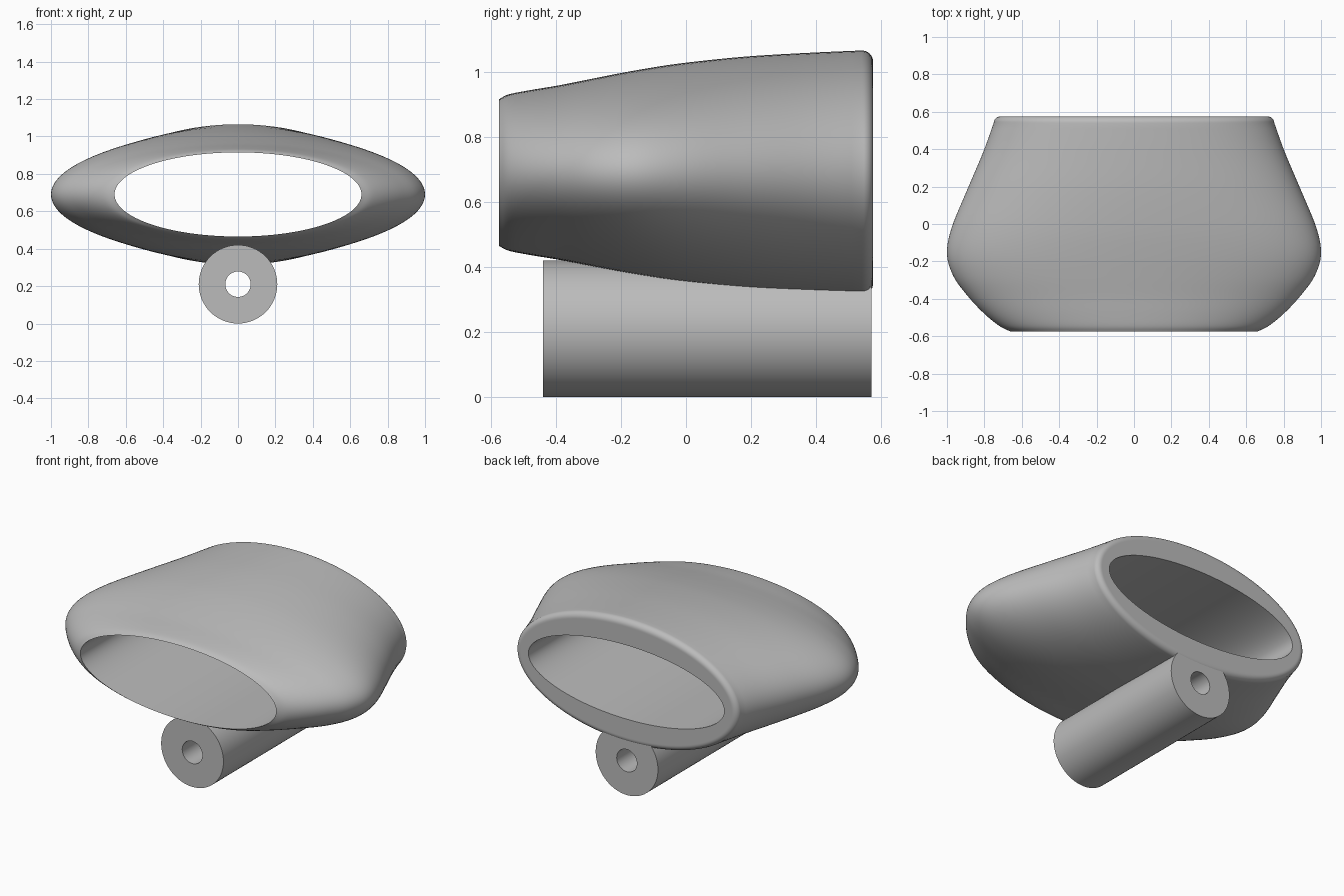
import bpy, bmesh, math
from mathutils import Vector

cube = bpy.data.objects.get("Cube")
if cube:
    bpy.data.objects.remove(cube)

grey = bpy.data.materials.new("light_grey")
grey.use_nodes = True
colour = (0.5, 0.5, 0.5, 1)
grey.diffuse_color = colour
grey.node_tree.nodes["Principled BSDF"].inputs["Base Color"].default_value = colour


def smooth_path(points, steps=5):
    """Catmull-Rom path through the points."""
    p = [Vector(q) for q in points]
    p = [2 * p[0] - p[1]] + p + [2 * p[-1] - p[-2]]
    path = []
    for a, b, c, d in zip(p, p[1:], p[2:], p[3:]):
        for i in range(steps):
            t = i / steps
            path.append(0.5 * (2 * b + (c - a) * t + (2 * a - 5 * b + 4 * c - d) * t ** 2
                               + (3 * b - a - 3 * c + d) * t ** 3))
    return path + [p[-2]]


def ring_loft(name, stations, centre_z, sides):
    """Join elliptical rings (y, half width, half height) into a closed, hollow body."""
    bm = bmesh.new()
    rings = []
    for y, w, h in stations:
        angles = [math.tau * i / sides for i in range(sides)]
        rings.append([bm.verts.new((w * math.cos(a), y, centre_z + h * math.sin(a)))
                      for a in angles])
    for r, s in zip(rings, rings[1:] + rings[:1]):
        for i in range(sides):
            j = (i + 1) % sides
            bm.faces.new((r[i], r[j], s[j], s[i]))
    bmesh.ops.recalc_face_normals(bm, faces=bm.faces)
    mesh = bpy.data.meshes.new(name)
    bm.to_mesh(mesh)
    bm.free()
    mesh.materials.append(grey)
    obj = bpy.data.objects.new(name, mesh)
    bpy.context.collection.objects.link(obj)
    bpy.ops.object.select_all(action="DESELECT")
    obj.select_set(True)
    bpy.context.view_layer.objects.active = obj
    bpy.ops.object.shade_smooth_by_angle(angle=math.radians(30))
    return obj


# Bulging oval shell with a rounded back rim and a straight oval opening
outer = smooth_path([
    (-0.575, 0.66, 0.225), (-0.545, 0.72, 0.24), (-0.48, 0.80, 0.253),
    (-0.39, 0.885, 0.268), (-0.28, 0.965, 0.29), (-0.16, 1.0, 0.313),
    (-0.02, 0.975, 0.335), (0.18, 0.893, 0.356), (0.38, 0.808, 0.368),
    (0.54, 0.75, 0.375)])
back, radius = 0.575, 0.035
rim = []
for i in range(1, 9):
    a = math.pi / 2 * i / 8
    inset = radius * (1 - math.cos(a))
    rim.append((back - radius + radius * math.sin(a), 0.75 - inset, 0.375 - inset))
opening = [(back, 0.71, 0.335), (back, 0.66, 0.225), (-0.575, 0.66, 0.225)]
# The second opening ring closes onto the front edge
ring_loft("oval_shell", list(outer) + rim + opening[:2], 0.69, 128)

# Hollow tube under the shell
tube_r, bore_r, front, rear = 0.21, 0.068, -0.44, 0.57
ring_loft("mount_tube", [(front, tube_r, tube_r), (rear, tube_r, tube_r),
                         (rear, bore_r, bore_r), (front, bore_r, bore_r)], 0.21, 64)
